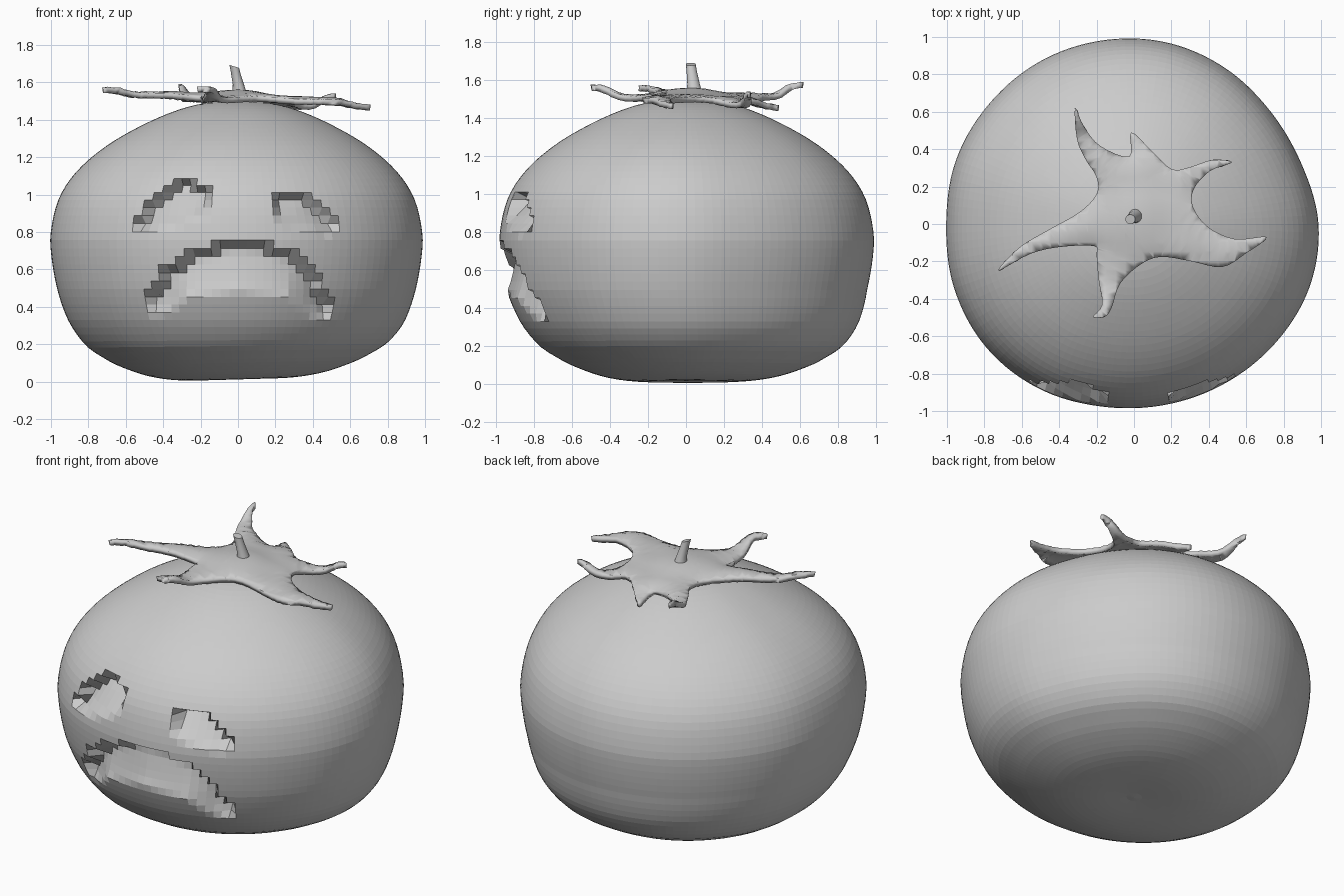
import bpy, bmesh, math
from mathutils import Vector

if "Cube" in bpy.data.objects:
    bpy.data.objects.remove(bpy.data.objects["Cube"])

grey = bpy.data.materials.new("plain grey")
grey.diffuse_color = (0.6, 0.6, 0.6, 1)
grey.use_nodes = True
grey.node_tree.nodes["Principled BSDF"].inputs["Base Color"].default_value = grey.diffuse_color


def lerp_table(table, x):
    """Piecewise-linear lookup in a sorted list of (key, value)."""
    for (a, va), (b, vb) in zip(table, table[1:]):
        if x <= b:
            return va + (vb - va) * max(0, (x - a) / (b - a))
    return table[-1][1]


def catmull(a, b, c, d, t):
    return 0.5 * (2 * b + (c - a) * t + (2 * a - 5 * b + 4 * c - d) * t * t
                  + (3 * b - a - 3 * c + d) * t ** 3)


def spline(pts, steps, closed):
    """Smooth curve through the given 2D points."""
    pts, n, out = [Vector(p) for p in pts], len(pts), []
    for i in range(n if closed else n - 1):
        k = [(i + j) % n if closed else min(max(i + j, 0), n - 1) for j in (-1, 0, 1, 2)]
        out += [catmull(*[pts[j] for j in k], s / steps) for s in range(steps)]
    return out if closed else out + [pts[-1]]


def finish(bm, name, smooth):
    mesh = bpy.data.meshes.new(name)
    bmesh.ops.recalc_face_normals(bm, faces=bm.faces)
    for f in bm.faces:
        f.smooth = smooth
    bm.to_mesh(mesh)
    bm.free()
    mesh.materials.append(grey)
    ob = bpy.data.objects.new(name, mesh)
    bpy.context.collection.objects.link(ob)
    return ob


def loft(bm, rings):
    """Bridge rings of vertices, closing each end with a fan or cap."""
    n = len(rings[0])
    for a, b in zip(rings, rings[1:]):
        for i in range(n):
            bm.faces.new((a[i], a[(i + 1) % n], b[(i + 1) % n], b[i]))


# ---- Fruit body: lumpy outline swept over a squat profile ----
SEG, ROWS = 128, 64
PROFILE = [(0, .02), (.25, .012), (.45, .035), (.62, .09), (.72, .14), (.81, .2), (.89, .3),
           (.935, .4), (.965, .5), (.985, .6), (.998, .7), (1, .78), (.98, .9), (.945, 1.0),
           (.88, 1.1), (.78, 1.2), (.64, 1.3), (.45, 1.4), (.28, 1.465), (.13, 1.495), (0, 1.5)]
OUTLINE = [.985, .95, .945, .965, .985, .995, 1.003, 1.005, 1.01,
           1.003, 1.02, 1.028, 1.015, .99, .98, .98, .987, .996]


def outline_radius(ang):
    f = math.degrees(ang) / 20
    i = int(f)
    return catmull(*[OUTLINE[(i + j) % 18] for j in (-1, 0, 1, 2)], f - i)


# Face hollows: (upper edge, lower edge, depth), edges as (x, z) tables
HOLLOWS = [
    ([(-.52, .85), (-.46, .95), (-.38, 1.03), (-.3, 1.06), (-.18, 1.03)],
     [(-.52, .81), (-.36, .83), (-.18, .89)], .10),
    ([(.2, 1.01), (.34, 1.0), (.42, .95), (.5, .88)],
     [(.2, .86), (.34, .82), (.5, .79)], .10),
    ([(-.47, .44), (-.4, .57), (-.3, .65), (-.2, .70), (0, .74), (.2, .71), (.35, .65),
      (.42, .52), (.48, .41)],
     [(-.47, .36), (-.38, .37), (-.27, .46), (0, .49), (.28, .46), (.38, .36), (.48, .33)], .09),
]


def hollow_depth(x, y, z):
    if y > 0:
        return 0
    for top, low, depth in HOLLOWS:
        if top[0][0] <= x <= top[-1][0]:
            zt, zb = lerp_table(top, x), lerp_table(low, x)
            if zb < z < zt:
                return depth * min(1, 1.25 * (z - zb) / (zt - zb)) ** .7
    return 0


curve = spline(PROFILE, 12, False)
lengths = [(0, 0)]
for i in range(1, len(curve)):
    lengths.append((lengths[-1][0] + (curve[i] - curve[i - 1]).length, i))
bm = bmesh.new()
rings = []
for row in range(1, ROWS):
    f = lerp_table(lengths, lengths[-1][0] * row / ROWS)
    i = min(int(f), len(curve) - 2)
    r, z = curve[i].lerp(curve[i + 1], f - i)
    ring = []
    for s in range(SEG):
        a = 2 * math.pi * s / SEG
        k = r * outline_radius(a)
        x, y = k * math.cos(a), k * math.sin(a) + .1 * max(0, .5 - z) * r
        d = hollow_depth(x, y, z)
        lift = .03 * x * max(0, 1 - z / .3)
        ring.append(bm.verts.new((x - d * math.cos(a) * .5, y + d, max(z + lift, 0))))
    rings.append(ring)
loft(bm, rings)
for ring, z in ((rings[0], .015), (rings[-1], 1.5)):
    pole = bm.verts.new((0, 0, z))
    for i in range(SEG):
        bm.faces.new((ring[i], ring[(i + 1) % SEG], pole))
finish(bm, "fruit_body", False)

# ---- Leafy crown: curled star outline, cut into a grid and bent ----
STAR = [(-.315, .62), (-.267, .52), (-.18, .417), (-.025, .36), (-.016, .49), (.086, .40),
        (.20, .294), (.30, .305), (.417, .342), (.524, .33), (.406, .283), (.32, .187),
        (.316, .09), (.396, -.016), (.54, -.08), (.71, -.07), (.594, -.16), (.47, -.23),
        (.30, -.198), (.14, -.176), (.03, -.22), (-.075, -.32), (-.118, -.444), (-.155, -.495),
        (-.22, -.497), (-.17, -.43), (-.19, -.294), (-.20, -.17), (-.214, -.118),
        (-.396, -.123), (-.556, -.16), (-.727, -.25), (-.61, -.123), (-.45, -.027),
        (-.29, .064), (-.2, .16), (-.2, .25), (-.26, .347), (-.305, .455)]
HEIGHTS = [(0, .03, 1.555), (-.315, .62, 1.6), (-.016, .49, 1.475), (.2, .27, 1.51),
           (.35, .28, 1.485), (.524, .33, 1.55), (.33, .05, 1.52), (.71, -.07, 1.487),
           (.47, -.18, 1.515), (-.2, -.5, 1.585), (-.13, -.25, 1.52), (-.727, -.25, 1.58),
           (-.45, -.09, 1.55), (-.2, .2, 1.53), (-.23, .4, 1.53)]


def crown_height(x, y):
    ws = [1 / ((x - a) ** 2 + (y - b) ** 2 + .003) ** 1.5 for a, b, _ in HEIGHTS]
    return sum(w * h[2] for w, h in zip(ws, HEIGHTS)) / sum(ws)


bm = bmesh.new()
edge_pts = spline(STAR, 4, True)
bm.faces.new([bm.verts.new((p.x, p.y, 0)) for p in edge_pts])
bmesh.ops.triangulate(bm, faces=bm.faces[:])
for axis in (Vector((1, 0, 0)), Vector((0, 1, 0))):
    for i in range(-15, 16):
        bmesh.ops.bisect_plane(bm, geom=bm.verts[:] + bm.edges[:] + bm.faces[:],
                               plane_co=axis * (i * .05 + .003), plane_no=axis, dist=1e-5)
for v in bm.verts:
    rim = min((Vector(v.co[:2]) - p).length for p in edge_pts)
    v.co.z = crown_height(v.co.x, v.co.y) - .008 + min(rim, .06) * .25
crown = finish(bm, "leafy_crown", True)
if sum(p.normal.z for p in crown.data.polygons) < 0:
    crown.data.flip_normals()
thick = crown.modifiers.new("thickness", 'SOLIDIFY')
thick.thickness = .03
thick.offset = -1

# ---- Stem: short leaning taper ----
bm = bmesh.new()
rings = []
for x, y, z, r in ((.012, .045, 1.53, .042), (.005, .04, 1.58, .033),
                   (-.012, .03, 1.65, .027), (-.02, .025, 1.685, .026)):
    rings.append([bm.verts.new((x + r * math.cos(math.tau * i / 16),
                                y + r * math.sin(math.tau * i / 16),
                                z - .3 * r * math.cos(math.tau * i / 16))) for i in range(16)])
loft(bm, rings)
bm.faces.new(rings[0])
bm.faces.new(rings[-1])
stem = finish(bm, "stem", True)
for ob in (crown, stem):
    bpy.ops.object.select_all(action='DESELECT')
    ob.select_set(True)
    bpy.context.view_layer.objects.active = ob
    bpy.ops.object.shade_smooth_by_angle(angle=math.radians(40))
